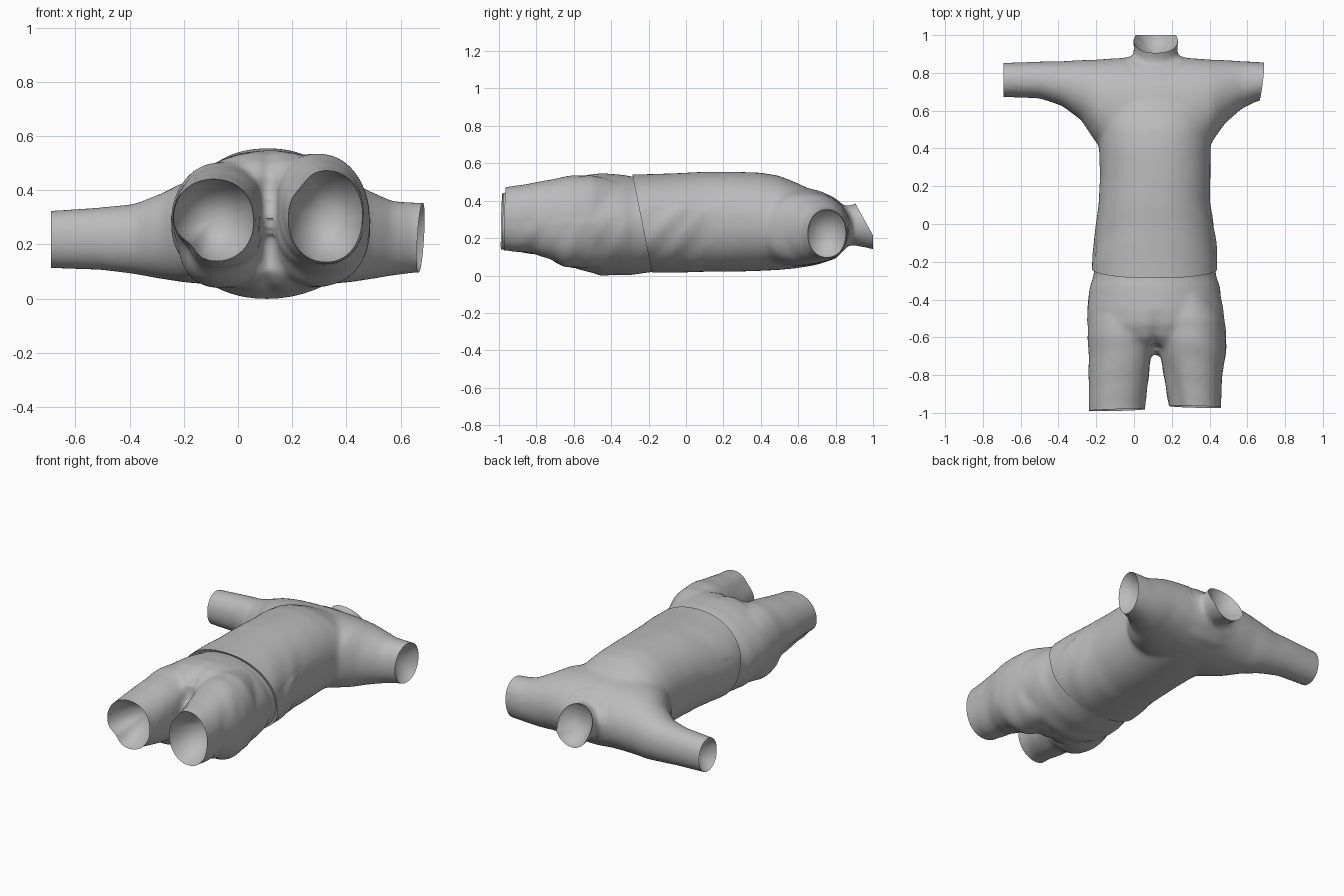
import bpy, bmesh, math
from mathutils import Vector, noise

cube = bpy.data.objects.get("Cube")
if cube:
    bpy.data.objects.remove(cube)

cloth = bpy.data.materials.new("grey cloth")
cloth.use_nodes = True
GREY = (0.5, 0.5, 0.5, 1)
cloth.diffuse_color = GREY
cloth.node_tree.nodes["Principled BSDF"].inputs["Base Color"].default_value = GREY


def loft(bm, axis, rows, power=2.0, sides=64):
    """Closed tube along x or y; each row is position, low/high width, low/high z."""
    rings = []
    for pos, w0, w1, z0, z1 in rows:
        ring = []
        for i in range(sides):
            a = math.tau * i / sides
            c, s = math.cos(a), math.sin(a)
            w = (w0 + w1) / 2 + (w1 - w0) / 2 * math.copysign(abs(c) ** (2 / power), c)
            z = (z0 + z1) / 2 + (z1 - z0) / 2 * math.copysign(abs(s) ** (2 / power), s)
            ring.append(bm.verts.new((pos, w, z) if axis == "x" else (w, pos, z)))
        rings.append(ring)
    faces = [bm.faces.new(rings[0]), bm.faces.new(rings[-1])]
    for r0, r1 in zip(rings, rings[1:]):
        for i in range(sides):
            j = (i + 1) % sides
            faces.append(bm.faces.new((r0[i], r0[j], r1[j], r1[i])))
    bmesh.ops.recalc_face_normals(bm, faces=faces)


def opening(bm, inside, planes, depth):
    """Cut off one end by one or more planes and close it with a hollow funnel."""
    for point, normal in planes:
        faces = [f for f in bm.faces if inside(f.calc_center_median())]
        geom = set(faces)
        for f in faces:
            geom.update(f.edges)
            geom.update(f.verts)
        bmesh.ops.bisect_plane(bm, geom=list(geom), plane_co=point,
                               plane_no=Vector(normal).normalized(), clear_outer=True)
    rim = [e for e in bm.edges if e.is_boundary]
    if not rim:
        return
    inward = -Vector(planes[0][1]).normalized() * depth
    verts = {v for e in rim for v in e.verts}
    centre = sum((v.co for v in verts), Vector()) / len(verts)
    # lip, then funnel narrowing to a point
    inner = {v: bm.verts.new(v.co.lerp(centre, 0.1) + inward * 0.2) for v in verts}
    tip = bm.verts.new(centre + inward)
    for e in rim:
        a, b = e.verts
        bm.faces.new((a, b, inner[b], inner[a]))
        bm.faces.new((inner[a], inner[b], tip))


def garment(name, lofts, openings, folds, softness):
    bm = bmesh.new()
    for args in lofts:
        loft(bm, *args)
    mesh = bpy.data.meshes.new(name + "_base")
    bm.to_mesh(mesh)
    bm.free()
    ob = bpy.data.objects.new(name, mesh)
    bpy.context.collection.objects.link(ob)
    # fuse the tubes into one soft skin
    fuse = ob.modifiers.new("fuse", "REMESH")
    fuse.mode = "VOXEL"
    fuse.voxel_size = 0.013
    soft = ob.modifiers.new("soften", "SMOOTH")
    soft.factor = 0.5
    soft.iterations = softness
    deps = bpy.context.evaluated_depsgraph_get()
    skin = bpy.data.meshes.new_from_object(ob.evaluated_get(deps))
    ob.modifiers.clear()
    bm = bmesh.new()
    bm.from_mesh(skin)
    bm.normal_update()
    # cloth folds
    moves = [(v, v.normal * folds(v.co)) for v in bm.verts]
    for v, d in moves:
        v.co += d
    for args in openings:
        opening(bm, *args)
    bmesh.ops.recalc_face_normals(bm, faces=bm.faces[:])
    bm.to_mesh(skin)
    bm.free()
    skin.name = name
    ob.data = skin
    skin.materials.clear()
    skin.materials.append(cloth)
    bpy.ops.object.select_all(action="DESELECT")
    ob.select_set(True)
    bpy.context.view_layer.objects.active = ob
    bpy.ops.object.shade_smooth_by_angle(angle=math.radians(50))


def bump(x, width):
    return math.exp(-(x / width) ** 2)


def shirt_folds(p):
    slant = noise.noise(Vector((p.x * 2, p.y * 8 - p.z * 7, p.z * 2)))
    side = min(1, abs(p.x - 0.11) / 0.25) * (1 if p.z < 0.36 else 0.3)
    collar = (p.xy - Vector((0.115, 0.92))).length
    seam = bump(collar - 0.165, 0.012) if p.z > 0.3 else 0
    return 0.014 * slant * side * bump(p.y + 0.05, 0.2) - 0.003 * seam


def shorts_folds(p):
    n = noise.noise(Vector((p.x * 3, p.y * 10 - p.z * 6, p.z * 4)))
    low = 1 if p.z < 0.3 else 0.35
    ramp = min(1, max(0, (-0.45 - p.y) / 0.2))
    # sagging fold under the thighs, crease at the crotch, flattened leg corners
    sag = bump(p.y + 0.66, 0.05) * max(0, 0.25 - p.z)
    crease = bump(p.x - 0.115, 0.03) * ramp
    corner = bump((p.xz - Vector((-0.2, 0.18))).length, 0.07) * ramp
    corner += 0.5 * bump((p.xz - Vector((0.22, 0.43))).length, 0.06) * ramp
    return (0.012 * n * low * bump(p.y + 0.65, 0.3) + 0.08 * sag
            - 0.02 * crease - 0.03 * corner)


torso = [(-0.33, -0.225, 0.445, 0.012, 0.54), (-0.2, -0.225, 0.443, 0.015, 0.542),
         (-0.05, -0.205, 0.425, 0.015, 0.547), (0.1, -0.19, 0.405, 0.02, 0.555),
         (0.25, -0.18, 0.405, 0.02, 0.555), (0.4, -0.185, 0.405, 0.025, 0.55),
         (0.5, -0.19, 0.41, 0.03, 0.533), (0.6, -0.2, 0.42, 0.04, 0.492),
         (0.7, -0.2, 0.42, 0.058, 0.443), (0.8, -0.2, 0.42, 0.09, 0.39),
         (0.86, -0.14, 0.36, 0.15, 0.355), (0.885, -0.03, 0.26, 0.2, 0.33)]
# one tube through both sleeves and across the shoulders
sleeves = [(-0.78, 0.675, 0.85, 0.115, 0.318), (-0.5, 0.665, 0.86, 0.105, 0.338),
           (-0.38, 0.625, 0.862, 0.09, 0.35), (-0.28, 0.55, 0.868, 0.072, 0.39),
           (-0.2, 0.43, 0.87, 0.06, 0.43), (-0.1, 0.34, 0.878, 0.052, 0.455),
           (0.11, 0.3, 0.885, 0.045, 0.47), (0.31, 0.34, 0.878, 0.052, 0.455),
           (0.41, 0.43, 0.87, 0.06, 0.435), (0.48, 0.53, 0.868, 0.07, 0.4),
           (0.57, 0.61, 0.862, 0.085, 0.36), (0.65, 0.65, 0.858, 0.095, 0.355),
           (0.78, 0.66, 0.85, 0.095, 0.355)]
neck = [(0.68, -0.03, 0.26, 0.1, 0.38), (0.8, -0.01, 0.24, 0.14, 0.37),
        (0.87, 0.0, 0.23, 0.165, 0.372), (0.93, -0.002, 0.232, 0.155, 0.395),
        (1.1, -0.008, 0.24, 0.12, 0.44)]

garment("shirt",
        [("y", torso, 2.15), ("x", sleeves, 2.1), ("y", neck)],
        [(lambda p: p.x < -0.5, [((-0.69, 0.76, 0.2), (-1, 0, 0))], 0.1),
         (lambda p: p.x > 0.55, [((0.675, 0.76, 0.22), (1, -0.12, -0.06))], 0.1),
         (lambda p: p.y > 0.8 and abs(p.x - 0.115) < 0.15,
          [((0.11, 0.9, 0.395), (0, 0.18, 0.1)), ((0.11, 1, 0.2), (0, 1, 0))], 0.1),
         (lambda p: p.y < 0, [((0.11, -0.285, 0.53), (0, -1, -0.2))], 0.04)],
        shirt_folds, 14)

hips = [(-0.02, -0.18, 0.4, 0.04, 0.52), (-0.15, -0.205, 0.425, 0.022, 0.525),
        (-0.28, -0.215, 0.435, 0.005, 0.528),
        (-0.33, -0.235, 0.455, 0.0, 0.537), (-0.45, -0.25, 0.472, 0.003, 0.548),
        (-0.53, -0.248, 0.478, 0.015, 0.54), (-0.6, -0.22, 0.45, 0.045, 0.51),
        (-0.65, -0.08, 0.3, 0.1, 0.46)]
right_leg = [(-0.35, -0.18, 0.12, 0.06, 0.47), (-0.5, -0.24, 0.13, 0.04, 0.5),
             (-0.6, -0.248, 0.12, 0.045, 0.505), (-0.69, -0.243, 0.11, 0.08, 0.49),
             (-0.8, -0.242, 0.085, 0.115, 0.47), (-0.95, -0.242, 0.06, 0.133, 0.445),
             (-1.1, -0.237, 0.05, 0.14, 0.43)]
left_leg = [(-0.35, 0.1, 0.41, 0.06, 0.5), (-0.5, 0.095, 0.475, 0.04, 0.535),
            (-0.6, 0.105, 0.485, 0.045, 0.535), (-0.69, 0.12, 0.485, 0.08, 0.52),
            (-0.8, 0.155, 0.468, 0.115, 0.5), (-0.95, 0.185, 0.462, 0.133, 0.475),
            (-1.1, 0.2, 0.46, 0.14, 0.46)]

garment("shorts",
        [("y", hips), ("y", right_leg, 2.15), ("y", left_leg, 2.15)],
        [(lambda p: p.y < -0.85 and p.x < 0.12,
          [((-0.1, -0.985, 0.3), (0.03, -1, 0.03))], 0.25),
         (lambda p: p.y < -0.85 and p.x > 0.12,
          [((0.33, -0.968, 0.3), (-0.03, -1, 0.03))], 0.25)],
        shorts_folds, 12)
